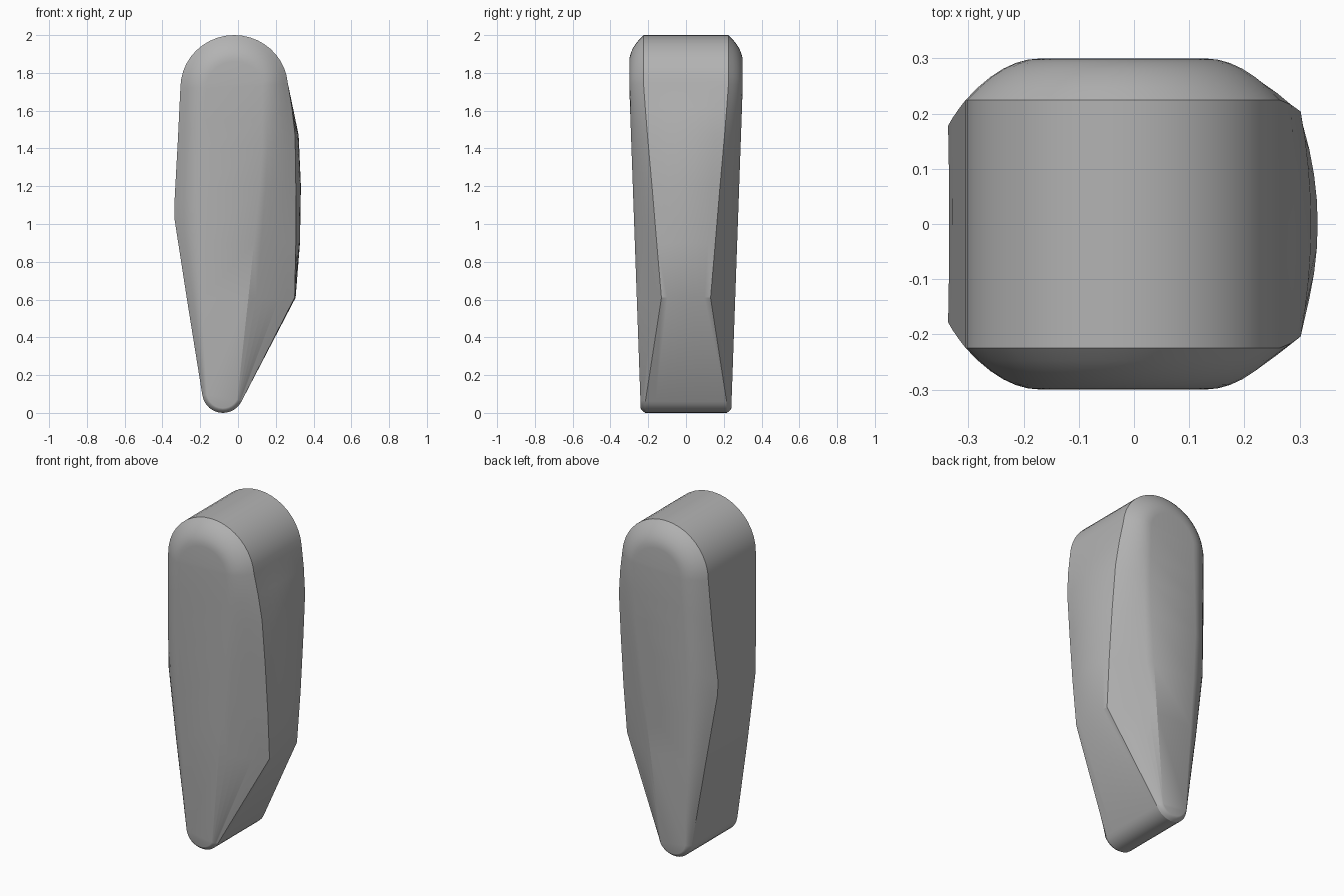
import bpy, bmesh
from math import sin, cos, radians

cube = bpy.data.objects.get("Cube")
if cube:
    bpy.data.objects.remove(cube)

grey = bpy.data.materials.new("light grey")
grey.use_nodes = True
colour = (0.45, 0.45, 0.45, 1)
grey.diffuse_color = colour
grey.node_tree.nodes["Principled BSDF"].inputs["Base Color"].default_value = colour


def crown(angle):
    """Rounded top: rim x, z, half width, bulge, face x, z, roundness."""
    c, s = cos(radians(angle)), sin(radians(angle))
    return (-0.02 + 0.285 * c, 1.72 + 0.28 * s, 0.225, 0,
            -0.02 + 0.15 * c, 1.72 + 0.14 * s, 1)


def toe(angle):
    """Small rounded bottom end."""
    c, s = cos(radians(angle)), sin(radians(angle))
    return (-0.08 + 0.11 * c, 0.11 + 0.11 * s, 0.215, 0,
            -0.08 + 0.085 * c, 0.11 + 0.085 * s, 0.8)


# Flanks, listed from top to bottom
left_flank = [
    (0.285, 1.62, 0.216, 0.005, 0.128, 1.55, 0.8),
    (0.302, 1.47, 0.204, 0.019, 0.128, 1.40, 0.5),
    (0.306, 1.20, 0.180, 0.027, 0.115, 1.20, 0.2),
    (0.306, 0.90, 0.155, 0.022, 0.085, 0.90, 0.1),
    (0.300, 0.61, 0.130, 0.005, 0.055, 0.61, 0.0),
]
right_flank = [
    (-0.318, 1.45, 0.208, 0, -0.18, 1.55, 0.9),
    (-0.329, 1.25, 0.192, 0, -0.19, 1.40, 0.8),
    (-0.337, 1.10, 0.178, 0.002, -0.20, 1.20, 0.8),
    (-0.335, 1.02, 0.180, 0, -0.195, 0.90, 0.8),
    (-0.270, 0.60, 0.200, 0, -0.185, 0.61, 0.8),
]
ARC, TOE, FILLET, STRIP = 10, 6, 6, 8
left_side = [crown(90 - 85 * i / ARC) for i in range(1, ARC + 1)] + left_flank
left_side += [toe(-27 - 63 * i / TOE) for i in range(TOE)]
right_side = [crown(90 + 90 * i / ARC) for i in range(1, ARC + 1)] + right_flank
right_side += [toe(-171 + 81 * i / TOE) for i in range(TOE)]
ring = [crown(90)] + left_side + [toe(-90)] + right_side[::-1]


def section(key):
    """Points across the rim, from the front face to the back face."""
    ox, oz, w, bulge, ix, iz, rnd = key
    face_y = 0.24 + 0.06 * min(1, max(0, iz - 0.03) / 1.69)
    mid_y = (w + face_y) / 2
    control = ((ox + ix) / 2, mid_y + (face_y - mid_y) * rnd, (oz + iz) / 2)
    half = []
    for i in range(FILLET + 1):
        t = i / FILLET
        half.append(tuple((1 - t) ** 2 * a + 2 * t * (1 - t) * b + t * t * c
                          for a, b, c in zip((ox, w, oz), control, (ix, face_y, iz))))
    strip = []
    for i in range(1, STRIP):
        u = 2 * i / STRIP - 1
        strip.append((ox + bulge * (1 - u * u), u * w, oz))
    return [(x, -y, z) for x, y, z in half[::-1]] + strip + half


# Loft the rim around the outline
bm = bmesh.new()
rows = [[bm.verts.new(p) for p in section(k)] for k in ring]
n = len(rows)
for i in range(n):
    a, b = rows[i], rows[(i + 1) % n]
    for j in range(len(a) - 1):
        bm.faces.new((a[j], a[j + 1], b[j + 1], b[j]))

# Close front and back faces, pairing opposite sides of the outline
for end in (0, -1):
    loop = [r[end] for r in rows]
    for i in range(n // 2):
        corners = [loop[i], loop[i + 1], loop[(n - i - 1) % n], loop[(n - i) % n]]
        bm.faces.new(list(dict.fromkeys(corners)))
bmesh.ops.recalc_face_normals(bm, faces=bm.faces)

mesh = bpy.data.meshes.new("tapered_body")
bm.to_mesh(mesh)
bm.free()
mesh.materials.append(grey)
body = bpy.data.objects.new("tapered_body", mesh)
bpy.context.collection.objects.link(body)
bpy.ops.object.select_all(action="DESELECT")
body.select_set(True)
bpy.context.view_layer.objects.active = body
bpy.ops.object.shade_smooth_by_angle(angle=radians(25))
